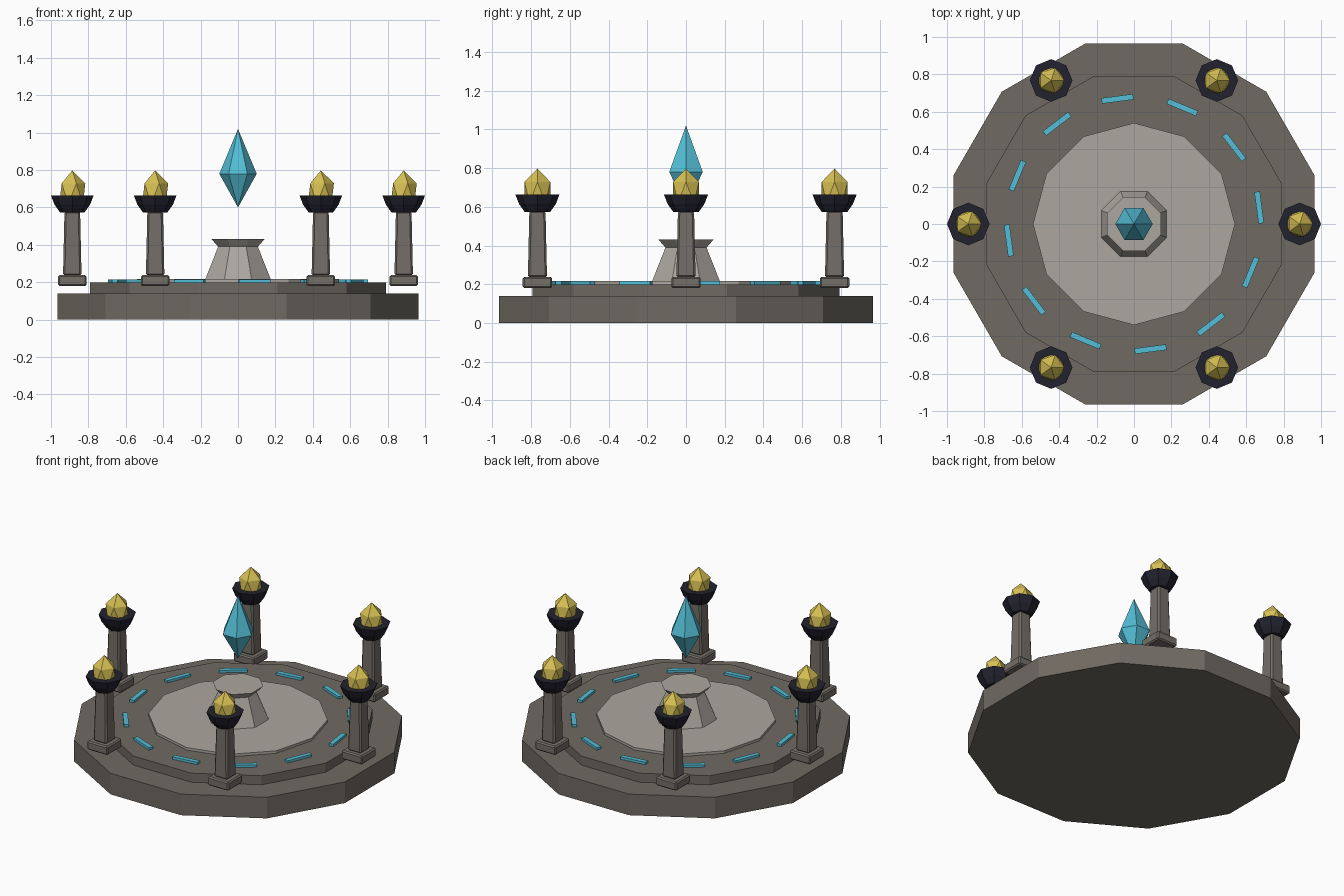
import bpy, bmesh
from math import sin, cos, pi, radians
from mathutils import Matrix

cube = bpy.data.objects.get("Cube")
if cube:
    bpy.data.objects.remove(cube)


def material(name, rgb):
    lin = [((c / 255 + 0.055) / 1.055) ** 2.4 for c in rgb] + [1]
    m = bpy.data.materials.new(name)
    m.use_nodes = True
    m.diffuse_color = lin
    m.node_tree.nodes["Principled BSDF"].inputs["Base Color"].default_value = lin
    return m


dark_stone = material("dark stone", (112, 106, 98))
pillar_stone = material("pillar stone", (116, 110, 103))
pale_stone = material("pale stone", (172, 167, 159))
navy_iron = material("navy iron", (34, 34, 46))
gold = material("gold flame", (214, 192, 84))
cyan = material("cyan crystal", (84, 190, 214))


def finish(bm, name, mat, at=(0, 0, 0), turn=0, bevel=0):
    bmesh.ops.recalc_face_normals(bm, faces=bm.faces)
    me = bpy.data.meshes.new(name)
    bm.to_mesh(me)
    bm.free()
    me.materials.append(mat)
    ob = bpy.data.objects.new(name, me)
    ob.location = at
    ob.rotation_euler.z = turn
    bpy.context.scene.collection.objects.link(ob)
    if bevel:
        mod = ob.modifiers.new("soft edge", "BEVEL")
        mod.width = bevel
        mod.segments = 1
    return ob


def stack(name, mat, sides, profile, start=0, **kw):
    """Closed polygonal solid through (radius, z) levels; radius 0 makes a tip."""
    bm = bmesh.new()
    rings = []
    for r, z in profile:
        n = sides if r else 1
        angles = [start + 2 * pi * i / sides for i in range(n)]
        rings.append([bm.verts.new((r * cos(a), r * sin(a), z)) for a in angles])
    for low, high in zip(rings, rings[1:]):
        for i in range(sides):
            j = (i + 1) % sides
            quad = [low[i % len(low)], low[j % len(low)],
                    high[j % len(high)], high[i % len(high)]]
            bm.faces.new(list(dict.fromkeys(quad)))
    for ring in (rings[0], rings[-1]):
        if len(ring) > 1:
            bm.faces.new(ring)
    return finish(bm, name, mat, **kw)


def box(name, mat, size, **kw):
    bm = bmesh.new()
    bmesh.ops.create_cube(bm, size=1, matrix=Matrix.Diagonal((*size, 1)))
    return finish(bm, name, mat, **kw)


# Stepped platform
stack("lower_step", dark_stone, 12, [(1, 0), (1, 0.14)], radians(15))
stack("upper_step", dark_stone, 12, [(0.82, 0.14), (0.82, 0.2)], radians(15))
stack("floor_disc", pale_stone, 12, [(0.54, 0.2), (0.54, 0.217)])

# Ring of glowing inlays
for i in range(12):
    a = radians(7.5 + 30 * i)
    box(f"floor_inlay_{i + 1}", cyan, (0.03, 0.17, 0.016),
        at=(0.675 * cos(a), 0.675 * sin(a), 0.208), turn=a)

# Pedestal and floating crystal
stack("pedestal", pale_stone, 8,
      [(0.192, 0.21), (0.115, 0.39), (0.155, 0.395), (0.155, 0.432)][:2], pi / 8)
stack("pedestal_cap", pale_stone, 8, [(0.115, 0.39), (0.155, 0.432)], pi / 8)
stack("floating_crystal", cyan, 6, [(0, 0.6), (0.1, 0.78), (0, 1.02)])

# Six fire pillars
for i in range(6):
    a = radians(60 * i)
    x, y = 0.886 * cos(a), 0.886 * sin(a)
    n = i + 1
    box(f"pillar_base_{n}", pillar_stone, (0.152, 0.152, 0.058),
        at=(x, y, 0.209), bevel=0.008)
    stack(f"pillar_shaft_{n}", pillar_stone, 4, [(0.07, 0.235), (0.059, 0.58)],
          pi / 4, at=(x, y, 0), bevel=0.01)
    stack(f"fire_bowl_{n}", navy_iron, 8,
          [(0.065, 0.573), (0.095, 0.615), (0.114, 0.664)], at=(x, y, 0))
    bm = bmesh.new()
    bmesh.ops.create_icosphere(bm, subdivisions=1, radius=1,
                               matrix=Matrix.Diagonal((0.078, 0.078, 0.125, 1)))
    finish(bm, f"flame_{n}", gold, at=(x, y, 0.673))
